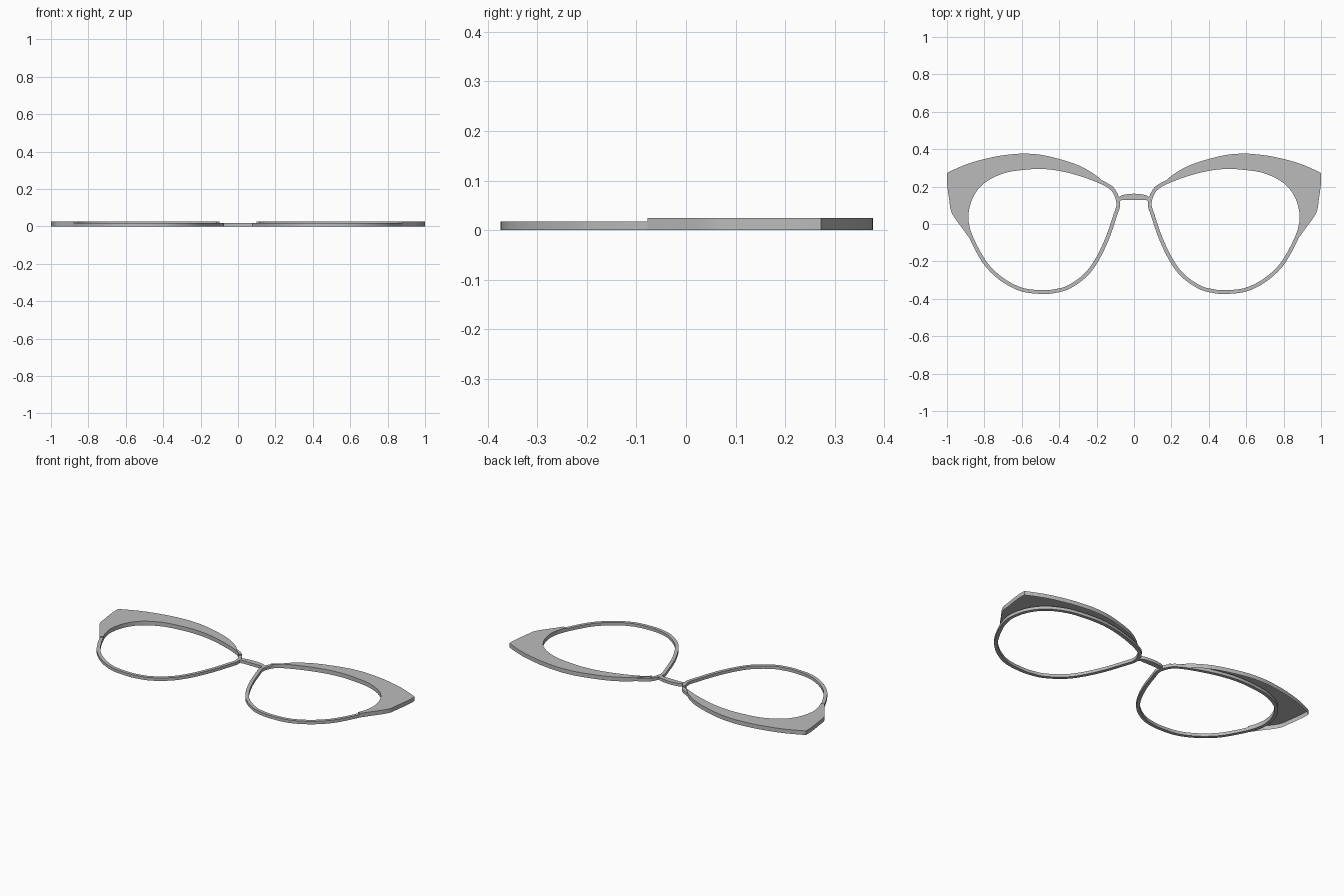
import bpy
from mathutils import Vector

cube = bpy.data.objects.get("Cube")
if cube:
    bpy.data.objects.remove(cube, do_unlink=True)

RIM_HEIGHT, RIM_WIDTH, BROW_HEIGHT, STEPS = 0.018, 0.02, 0.025, 4

grey = bpy.data.materials.new("frame grey")
grey.use_nodes = True
colour = (0.5, 0.5, 0.5, 1)
grey.diffuse_color = colour
grey.node_tree.nodes["Principled BSDF"].inputs["Base Color"].default_value = colour


def spline(points, closed=False):
    """Smooth path through the points."""
    pts = [Vector(p) for p in points]
    n = len(pts)

    def at(i):
        return pts[i % n] if closed else pts[max(0, min(i, n - 1))]

    path = []
    for i in range(n if closed else n - 1):
        a, b, c, d = (at(i + k) for k in (-1, 0, 1, 2))
        for s in range(STEPS):
            t = s / STEPS
            path.append(0.5 * (2 * b + (c - a) * t + (2 * a - 5 * b + 4 * c - d) * t**2
                               + (3 * b - a - 3 * c + d) * t**3))
    return path if closed else path + [pts[-1]]


def make_object(name, verts, faces, mirrored=True):
    mesh = bpy.data.meshes.new(name)
    mesh.from_pydata(verts, [], faces)
    mesh.materials.append(grey)
    obj = bpy.data.objects.new(name, mesh)
    bpy.context.collection.objects.link(obj)
    bpy.ops.object.select_all(action="DESELECT")
    obj.select_set(True)
    bpy.context.view_layer.objects.active = obj
    bpy.ops.object.shade_smooth_by_angle()
    if mirrored:
        mod = obj.modifiers.new("mirror", "MIRROR")
        mod.use_mirror_merge = False
    return obj


def plate(name, loop, height, base, mirrored=True):
    """Upright walls and a top around a counter-clockwise outline."""
    n = len(loop)
    verts = [(p.x, p.y, z) for z in (0, height) for p in loop]
    faces = [(i, (i + 1) % n, (i + 1) % n + n, i + n) for i in range(n)]
    faces.append(tuple(range(n, 2 * n)))
    if base:
        faces.append(tuple(reversed(range(n))))
    return make_object(name, verts, faces, mirrored)


# Lens opening: the upper part under the brow, then the thin lower part
upper = [(.86, -.07), (.88, -.01), (.885, .055), (.86, .144), (.80, .219), (.70, .27),
         (.60, .288), (.487, .294), (.369, .278), (.25, .243), (.155, .203), (.115, .17)]
lower = [(.094, .11), (.11, .05), (.155, -.08), (.212, -.195), (.27, -.27), (.353, -.328),
         (.42, -.348), (.487, -.354), (.594, -.342), (.69, -.295), (.77, -.225), (.82, -.15)]
inner = spline(upper + lower, closed=True)
n = len(inner)
outer = []
for i, p in enumerate(inner):
    t = (inner[(i + 1) % n] - inner[i - 1]).normalized()
    outer.append(p + Vector((t.y, -t.x)) * RIM_WIDTH)

# Thin rims around both lenses
verts = [(p.x, p.y, z) for ring, z in ((inner, 0), (outer, 0), (outer, RIM_HEIGHT),
                                       (inner, RIM_HEIGHT)) for p in ring]
faces = []
for r in range(4):
    a, b = r * n, (r + 1) % 4 * n
    for i in range(n):
        j = (i + 1) % n
        faces.append((a + i, a + j, b + j, b + i))
make_object("lens_rims", verts, faces)

# Winged brow pieces, open underneath
last = (len(upper) - 1) * STEPS
side = spline([outer[0], (.92, -.02), (.975, .06), (.988, .13), (1, .22), (1, .272)])
top = spline([(.985, .281), (.88, .325), (.754, .358), (.65, .373), (.567, .376),
              (.46, .363), (.30, .315), (.193, .252), (.13, .185), outer[last]])
plate("brow_wings", side + top + list(reversed(inner[:last + 1])), BROW_HEIGHT, base=False)

# Arched bridge over the nose
arch = spline([(.086, .14), (.06, .155), (0, .162), (-.06, .155), (-.086, .14)])
plate("nose_bridge", arch + [Vector((-.08, .122)), Vector((-.06, .129)),
                             Vector((.06, .129)), Vector((.08, .122))],
      RIM_HEIGHT, base=True, mirrored=False)
